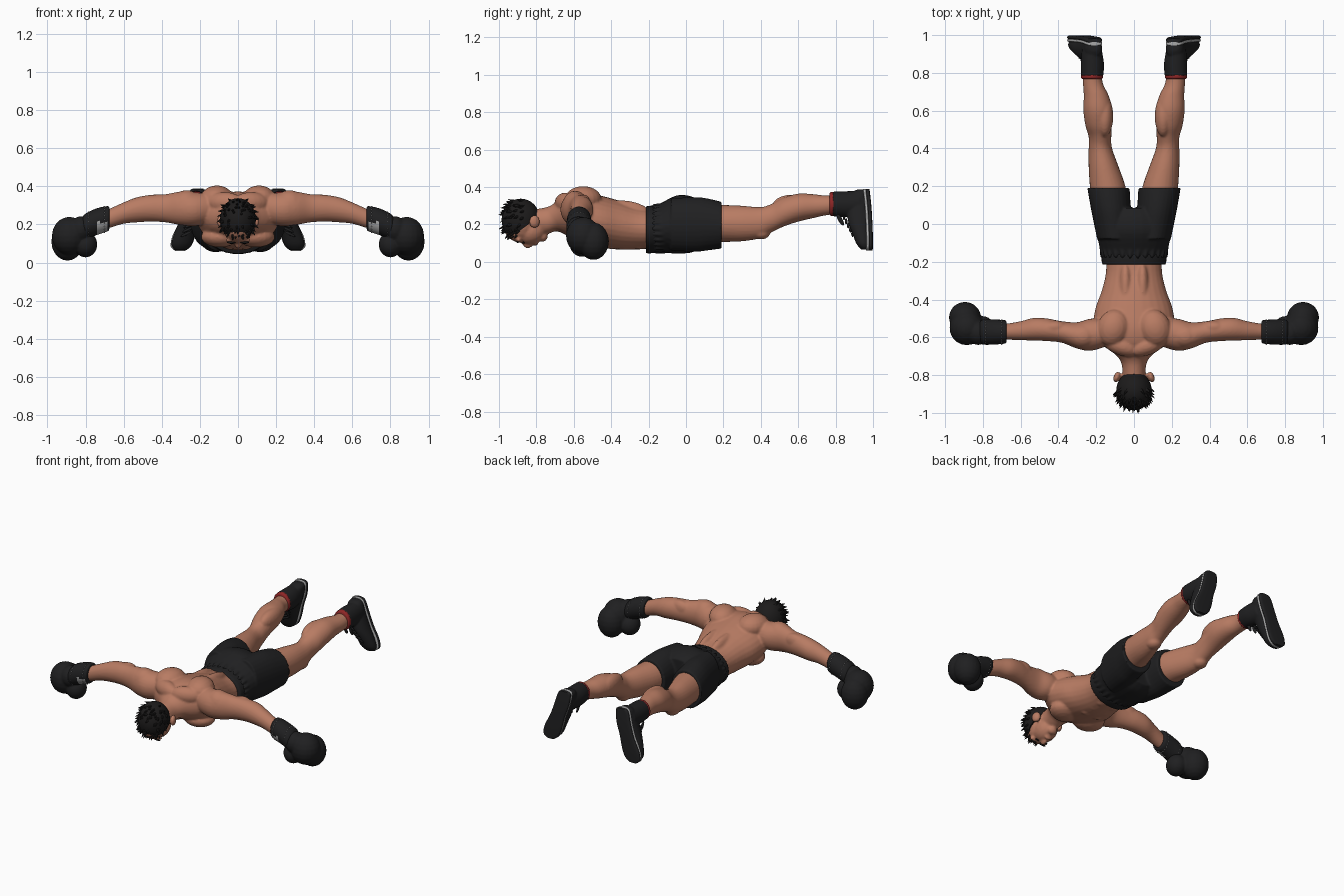
import bpy, bmesh, math, random
from mathutils import Vector, Matrix

if "Cube" in bpy.data.objects:
    bpy.data.objects.remove(bpy.data.objects["Cube"], do_unlink=True)
random.seed(4)


def material(name, r, g, b):
    m = bpy.data.materials.new(name)
    m.use_nodes = True
    m.diffuse_color = (r, g, b, 1)
    node = next(n for n in m.node_tree.nodes if n.type == "BSDF_PRINCIPLED")
    node.inputs["Base Color"].default_value = (r, g, b, 1)
    node.inputs["Roughness"].default_value = 0.7
    return m


SKIN = material("skin", .48, .2, .125)
BLACK = material("black cloth", .014, .014, .015)
HAIR = material("dark hair", .012, .011, .011)
GREY = material("light grey", .4, .4, .4)
RED = material("sock red", .28, .02, .02)


def loft(bm, axis, rows, n=28, sub=4, power=1.0):
    """Closed tube; each row is position, centre a, centre b, radius a, radius b."""
    rows = [Vector(r) for r in rows]
    pts = [rows[0]]
    for i in range(len(rows) - 1):
        p0, p1 = rows[max(i - 1, 0)], rows[i]
        p2, p3 = rows[i + 1], rows[min(i + 2, len(rows) - 1)]
        for k in range(1, sub + 1):
            t = k / sub
            pts.append(p1 + .5 * (t * (p2 - p0) + t * t * (2 * p0 - 5 * p1 + 4 * p2 - p3)
                                  + t ** 3 * (3 * p1 - p0 - 3 * p2 + p3)))
    rings = []
    for t, ca, cb, ra, rb in pts:
        ring = []
        for j in range(n):
            c, s = (f(math.tau * j / n) for f in (math.cos, math.sin))
            a = ca + ra * math.copysign(abs(c) ** power, c)
            b = cb + rb * math.copysign(abs(s) ** power, s)
            ring.append(bm.verts.new({"x": (t, a, b), "y": (a, t, b), "z": (a, b, t)}[axis]))
        rings.append(ring)
    for p, q in zip(rings, rings[1:]):
        for j in range(n):
            k = (j + 1) % n
            bm.faces.new((p[j], p[k], q[k], q[j]))
    bm.faces.new(rings[0])
    bm.faces.new(rings[-1][::-1])


def ball(bm, centre, radii, turn=0, axis="Z", seg=20):
    m = Matrix.Translation(centre) @ Matrix.Rotation(math.radians(turn), 4, axis)
    bmesh.ops.create_uvsphere(bm, u_segments=seg, v_segments=seg // 2, radius=1,
                              matrix=m @ Matrix.Diagonal((*radii, 1)))


def both(bm, centre, radii, turn=0, axis="Z"):
    for s in (1, -1):
        ball(bm, (s * centre[0], *centre[1:]), radii, s * turn if axis != "X" else turn, axis)


def finish(bm, name, mats, voxel=0, smooth=3):
    bmesh.ops.recalc_face_normals(bm, faces=bm.faces)
    me = bpy.data.meshes.new(name)
    bm.to_mesh(me)
    bm.free()
    ob = bpy.data.objects.new(name, me)
    bpy.context.collection.objects.link(ob)
    for m in mats:
        me.materials.append(m)
    bpy.ops.object.select_all(action="DESELECT")
    ob.select_set(True)
    bpy.context.view_layer.objects.active = ob
    bpy.ops.object.shade_smooth_by_angle(angle=math.radians(50))
    if voxel:
        # fuse the overlapping masses into one soft surface
        r = ob.modifiers.new("fuse", "REMESH")
        r.mode, r.voxel_size, r.use_smooth_shade = "VOXEL", voxel, True
        s = ob.modifiers.new("soften", "SMOOTH")
        s.factor, s.iterations = .5, smooth
    return ob


def pair(name, build, mats, voxel=0, smooth=3):
    for side, s in (("left", 1), ("right", -1)):
        bm = bmesh.new()
        build(bm)
        bmesh.ops.scale(bm, vec=(s, 1, 1), verts=bm.verts)
        finish(bm, side + "_" + name, mats, voxel, smooth)


def arm(bm):
    loft(bm, "x", [(.1, -.57, .29, .06, .07), (.22, -.585, .28, .085, .088), (.3, -.59, .285, .07, .088),
                   (.38, -.572, .285, .057, .074), (.46, -.56, .285, .06, .07), (.53, -.557, .277, .06, .066),
                   (.6, -.565, .26, .05, .056), (.68, -.57, .23, .042, .05), (.74, -.57, .21, .04, .045)])


def leg(bm):
    loft(bm, "y", [(.05, .12, .2, .1, .11), (.19, .138, .205, .095, .1), (.3, .16, .205, .08, .095),
                   (.4, .178, .21, .062, .083), (.46, .18, .235, .06, .076), (.52, .187, .265, .07, .077),
                   (.6, .19, .29, .078, .075), (.68, .2, .298, .066, .064), (.75, .218, .302, .052, .053),
                   (.85, .22, .31, .047, .05)])


# body: torso, neck, muscles, limbs and head
bm = bmesh.new()
loft(bm, "y", [(-.12, 0, .175, .15, .1), (-.25, 0, .18, .148, .113), (-.35, 0, .195, .17, .13),
               (-.45, 0, .215, .205, .138), (-.55, 0, .235, .215, .138), (-.63, 0, .25, .18, .112),
               (-.69, 0, .243, .1, .08), (-.74, 0, .222, .066, .072), (-.82, 0, .21, .06, .07)])
for s in (1, -1):
    part = bmesh.new()
    arm(part)
    leg(part)
    bmesh.ops.scale(part, vec=(s, 1, 1), verts=part.verts)
    tmp = bpy.data.meshes.new("limbs")
    part.to_mesh(tmp)
    part.free()
    bm.from_mesh(tmp)
    bpy.data.meshes.remove(tmp)
both(bm, (.11, -.55, .335), (.085, .1, .07), 20)       # shoulder blades
both(bm, (.045, -.36, .255), (.04, .17, .075))         # spine muscles
both(bm, (.07, -.645, .315), (.1, .05, .055), 20)      # upper back
both(bm, (.095, -.54, .135), (.1, .085, .055), 15)     # chest
both(bm, (.27, -.592, .3), (.085, .07, .08))           # shoulders
both(bm, (.42, -.545, .31), (.07, .035, .05))          # upper arms
both(bm, (.155, .57, .3), (.045, .11, .06))            # inner calves
both(bm, (.18, .4, .155), (.045, .05, .035))           # knees
for y in (-.4, -.33, -.26):
    both(bm, (.04, y, .1), (.04, .033, .032))          # stomach muscles
ball(bm, (0, -.885, .21), (.084, .095, .108))          # skull
ball(bm, (0, -.83, .165), (.07, .085, .072), 20, "X")  # face
ball(bm, (0, -.768, .135), (.034, .028, .028))         # chin
ball(bm, (0, -.845, .095), (.016, .028, .022))         # nose
ball(bm, (0, -.803, .1), (.026, .012, .014))           # lips
both(bm, (.035, -.895, .118), (.03, .014, .014))       # brow
both(bm, (.09, -.81, .215), (.018, .03, .034), 20)     # ears
finish(bm, "body", [SKIN], .0075, 2)

# eyes and eyebrows
bm = bmesh.new()
both(bm, (.033, -.868, .103), (.014, .006, .005))
both(bm, (.035, -.9, .106), (.024, .006, .006))
finish(bm, "eyes_and_eyebrows", [HAIR])

# hair cap trimmed along the hairline, with tufts
bm = bmesh.new()
ball(bm, (0, -.883, .225), (.094, .103, .113), seg=32)
bmesh.ops.bisect_plane(bm, geom=bm.verts[:] + bm.edges[:] + bm.faces[:], plane_co=(0, -.95, .12),
                       plane_no=(0, .6, -.8), clear_outer=True)
bmesh.ops.holes_fill(bm, edges=[e for e in bm.edges if e.is_boundary])
up = Vector((0, 0, 1))
for i in range(150):
    d = Vector((random.uniform(-1, 1), random.uniform(-1, .5), random.uniform(-1, 1))).normalized()
    p = Vector((0, -.883, .225)) + Vector((d.x * .093, d.y * .1, d.z * .112))
    if .6 * (p.y + .95) - .8 * (p.z - .12) < .01 and d.y < .1:
        aim = (d + Vector((0, -.6, -.5))).normalized()
        m = Matrix.Translation(p) @ up.rotation_difference(aim).to_matrix().to_4x4()
        bmesh.ops.create_cone(bm, cap_ends=True, segments=6, radius1=.014, radius2=.001,
                              depth=random.uniform(.035, .055), matrix=m)
finish(bm, "hair", [HAIR])

# shorts
bm = bmesh.new()
loft(bm, "y", [(-.2, 0, .172, .16, .117), (-.15, 0, .178, .175, .128), (-.05, 0, .2, .197, .155),
               (.03, 0, .2, .19, .15), (.085, 0, .2, .15, .12)])
for s in (1, -1):
    loft(bm, "y", [(-.08, s * .1, .2, .095, .14), (.05, s * .118, .2, .104, .146),
                   (.12, s * .127, .2, .108, .138), (.19, s * .135, .196, .112, .125)])
for i in range(26):
    a = math.tau * i / 26
    ball(bm, (.172 * math.cos(a), -.14, .178 + .126 * math.sin(a)), (.011, .045, .011), seg=10)
finish(bm, "shorts", [BLACK], .007, 2)
bm = bmesh.new()
loft(bm, "y", [(-.215, 0, .172, .163, .121), (-.205, 0, .172, .17, .126), (-.165, 0, .175, .172, .127),
               (-.155, 0, .176, .166, .12)], n=40)
finish(bm, "waistband", [BLACK])


# gloves
def glove(bm):
    ball(bm, (.885, -.55, .14), (.092, .092, .1))
    ball(bm, (.895, -.495, .11), (.085, .083, .1))
    ball(bm, (.8, -.555, .095), (.062, .068, .068))
    ball(bm, (.825, -.575, .175), (.06, .066, .068))


def cuff(bm):
    loft(bm, "x", [(.675, -.571, .232, .052, .055), (.685, -.571, .23, .062, .066),
                   (.74, -.572, .215, .066, .07), (.8, -.572, .19, .066, .067), (.82, -.572, .182, .05, .05)])
    bm.normal_update()
    for f in bm.faces:
        c = f.calc_center_median()
        if .685 < c.x < .74 and c.y < -.59 and c.z < .21:
            f.material_index = 1


def stitches(bm):
    for i in range(22):
        a = math.tau * i / 22
        for x, z in ((.7, .226), (.785, .197)):
            ball(bm, (x, -.572 + .064 * math.cos(a), z + .068 * math.sin(a)), (.003, .004, .004), seg=8)


pair("glove", glove, [BLACK], .007)
pair("glove_cuff", cuff, [BLACK, GREY])
pair("cuff_stitches", stitches, [GREY])


# socks and shoes
def sock(bm):
    loft(bm, "y", [(.768, .222, .31, .052, .056), (.775, .222, .31, .058, .064), (.795, .222, .31, .058, .064)])


def shoe(bm):
    loft(bm, "y", [(.785, .222, .31, .06, .066), (.85, .22, .308, .061, .07), (.93, .224, .31, .052, .068)])
    loft(bm, "z", [(.387, .212, .94, .025, .025), (.365, .214, .93, .046, .05), (.3, .228, .925, .05, .063),
                   (.22, .255, .928, .052, .062), (.15, .28, .94, .056, .05), (.095, .296, .95, .053, .038),
                   (.065, .302, .958, .03, .02)])


def sole(bm, offset, half):
    rows = [(.39, .21, -.01, .02), (.375, .212, -.008, .043), (.3, .228, 0, .05), (.22, .255, .005, .05),
            (.14, .284, .008, .06), (.085, .3, .008, .053), (.062, .304, .007, .026)]
    loft(bm, "z", [(z, x, y + offset, r, half) for z, x, y, r in rows], power=.5)


def laces(bm):
    for i in range(5):
        t = i / 4
        ball(bm, (.237 + .035 * t, .845 + .045 * t, .24 - .09 * t), (.036, .007, .007), 25, "Y", 10)
    for x in (-.02, .02):
        ball(bm, (.235 + x, .825, .225), (.007, .012, .035), 30, "X", 10)


pair("sock", sock, [RED])
pair("shoe", shoe, [BLACK], .006, 2)
pair("midsole", lambda bm: sole(bm, .964, .009), [GREY])
pair("outsole", lambda bm: sole(bm, .98, .011), [BLACK])
pair("laces", laces, [BLACK])
